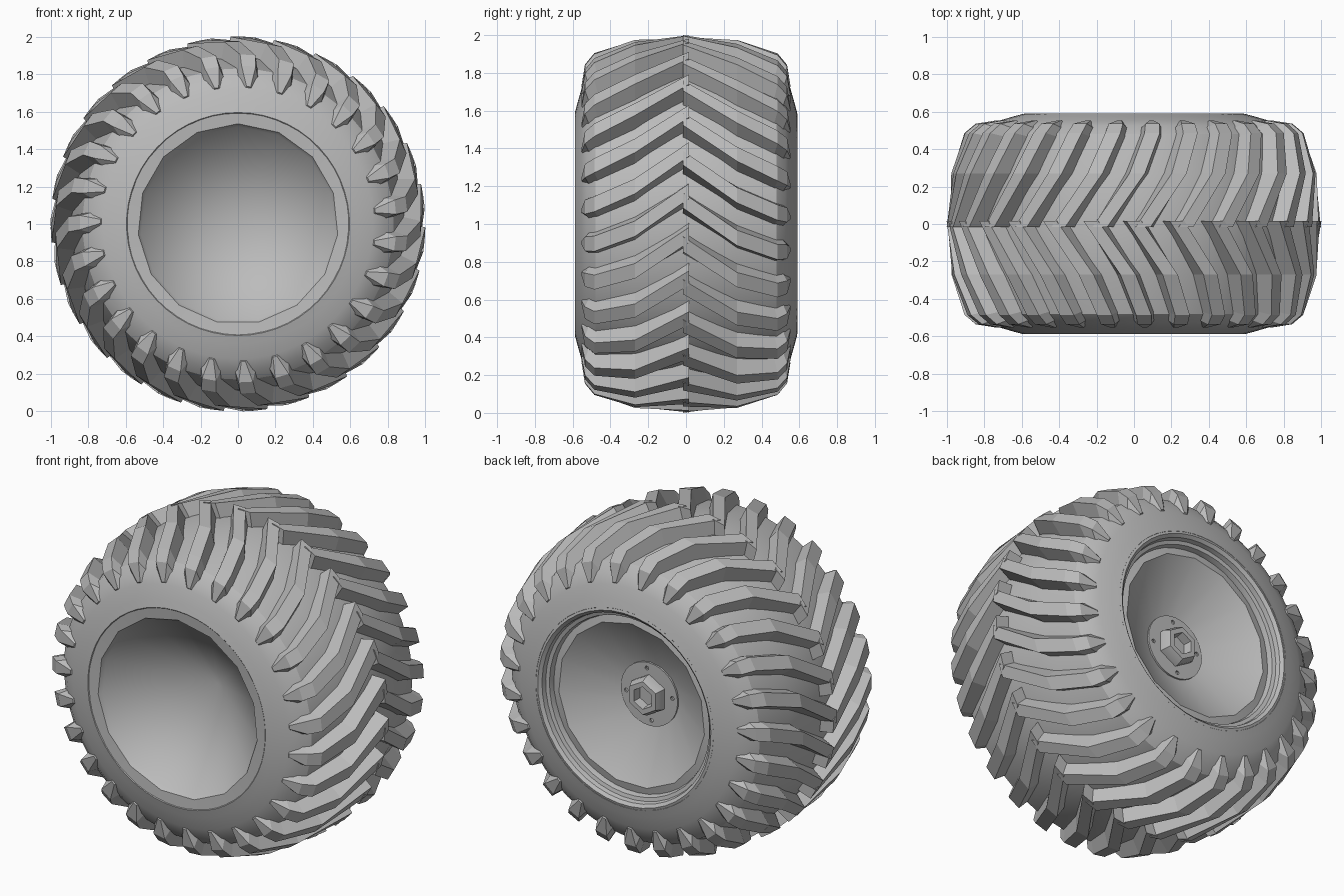
import bpy, bmesh, math
from mathutils import Vector

if "Cube" in bpy.data.objects:
    bpy.data.objects.remove(bpy.data.objects["Cube"])

grey = bpy.data.materials.new("plain grey")
grey.use_nodes = True
grey.diffuse_color = (0.5, 0.5, 0.5, 1)
grey.node_tree.nodes["Principled BSDF"].inputs["Base Color"].default_value = (0.5, 0.5, 0.5, 1)


def polar(r, y, a):
    """Point on the wheel: a runs clockwise from the top, axle along y at z = 1."""
    return Vector((r * math.sin(a), y, 1 + r * math.cos(a)))


def finish(name, bm, smooth=True):
    bmesh.ops.remove_doubles(bm, verts=bm.verts, dist=1e-5)
    bmesh.ops.recalc_face_normals(bm, faces=bm.faces)
    mesh = bpy.data.meshes.new(name)
    bm.to_mesh(mesh)
    bm.free()
    mesh.materials.append(grey)
    if smooth:
        mesh.shade_smooth()
        mesh.set_sharp_from_angle(angle=math.radians(32))
    ob = bpy.data.objects.new(name, mesh)
    bpy.context.collection.objects.link(ob)
    return ob


def lathe(name, profile, sides, closed=False):
    """Revolve (radius, y) points around the axle."""
    bm = bmesh.new()
    rings = [[bm.verts.new(polar(r, y, math.tau * i / sides)) for i in range(sides)]
             for r, y in profile]
    pairs = list(zip(rings, rings[1:]))
    if closed:
        pairs.append((rings[-1], rings[0]))
    for a, b in pairs:
        for i in range(sides):
            j = (i + 1) % sides
            bm.faces.new((a[i], a[j], b[j], b[i]))
    return finish(name, bm)


# Tyre body
half = [(0.55, 0.5), (0.57, 0.565), (0.595, 0.587), (0.64, 0.575), (0.72, 0.552),
        (0.78, 0.525), (0.83, 0.48), (0.885, 0.27), (0.915, 0)]
lathe("tyre_body", half + [(r, -y) for r, y in half[-2::-1]], 54, closed=True)

# Chevron lugs: top radius, top y, base radius, base y, sweep, top and base half width
LUGS = 27
stations = [(1.0, -0.015, 0.89, -0.015, 0, 0.04, 0.07),
            (0.975, 0.27, 0.86, 0.27, 0.2, 0.042, 0.075),
            (0.905, 0.485, 0.8, 0.46, 0.29, 0.045, 0.08),
            (0.845, 0.535, 0.75, 0.5, 0.3, 0.045, 0.085),
            (0.735, 0.553, 0.7, 0.52, 0.31, 0.015, 0.05)]


def lug(bm, start, side):
    rows = []
    for rt, yt, rb, yb, sweep, wt, wb in stations:
        a = start + sweep
        corners = [(rb, yb, a - wb), (rt, yt, a - wt), (rt, yt, a + wt), (rb, yb, a + wb)]
        rows.append([bm.verts.new(polar(r, y * side, t)) for r, y, t in corners])
    for p, q in zip(rows, rows[1:]):
        for i in range(4):
            j = (i + 1) % 4
            bm.faces.new((p[i], p[j], q[j], q[i]))
    bm.faces.new(rows[0])
    bm.faces.new(rows[-1])


for name, side, offset in (("front_lugs", -1, 0), ("back_lugs", 1, 0.05)):
    bm = bmesh.new()
    for i in range(LUGS):
        lug(bm, math.tau * i / LUGS + offset, side)
    finish(name, bm, smooth=False)

# Rim: deep cone in front, shallower dish behind
lathe("rim", [(0, -0.19), (0.52, -0.555), (0.535, -0.578), (0.605, -0.584),
              (0.58, -0.4), (0.58, 0.4), (0.54, 0.51), (0.49, 0.52),
              (0.19, 0.34), (0, 0.34)], 15)

# Stepped lip around the back of the rim
lathe("rim_lip", [(0.56, 0.45), (0.605, 0.56), (0.598, 0.585), (0.58, 0.59),
                  (0.562, 0.575), (0.556, 0.548), (0.535, 0.542), (0.527, 0.515),
                  (0.525, 0.48)], 45, closed=True)

# Hub flange with four bolt holes
flange = lathe("hub_flange", [(0, 0.3), (0.19, 0.3), (0.19, 0.352), (0, 0.352)], 32)
bm = bmesh.new()
for i in range(4):
    ring = bmesh.ops.create_circle(bm, cap_ends=True, radius=0.012, segments=10)["verts"]
    centre = polar(0.155, 0.33, math.tau * i / 4 + 0.1)
    for v in ring:
        v.co = centre + Vector((v.co.x, 0, v.co.y))
    face = ring[0].link_faces[0]
    top = bmesh.ops.extrude_face_region(bm, geom=[face])["geom"]
    for v in top:
        if isinstance(v, bmesh.types.BMVert):
            v.co.y += 0.06
cutter = finish("bolt_hole_cutter", bm, smooth=False)
cutter.hide_render = True
cutter.display_type = "WIRE"
cut = flange.modifiers.new("bolt_holes", "BOOLEAN")
cut.operation = "DIFFERENCE"
cut.solver = "EXACT"
cut.object = cutter
# Bake the holes and drop the cutter
bpy.context.view_layer.update()
baked = bpy.data.meshes.new_from_object(flange.evaluated_get(bpy.context.evaluated_depsgraph_get()))
flange.modifiers.clear()
flange.data = baked
bpy.data.objects.remove(cutter)

# Hex axle nut with a hollow centre
lathe("axle_nut", [(0, 0.33), (0.12, 0.33), (0.12, 0.375), (0.1, 0.415),
                   (0.068, 0.415), (0.06, 0.365), (0, 0.365)], 6)
